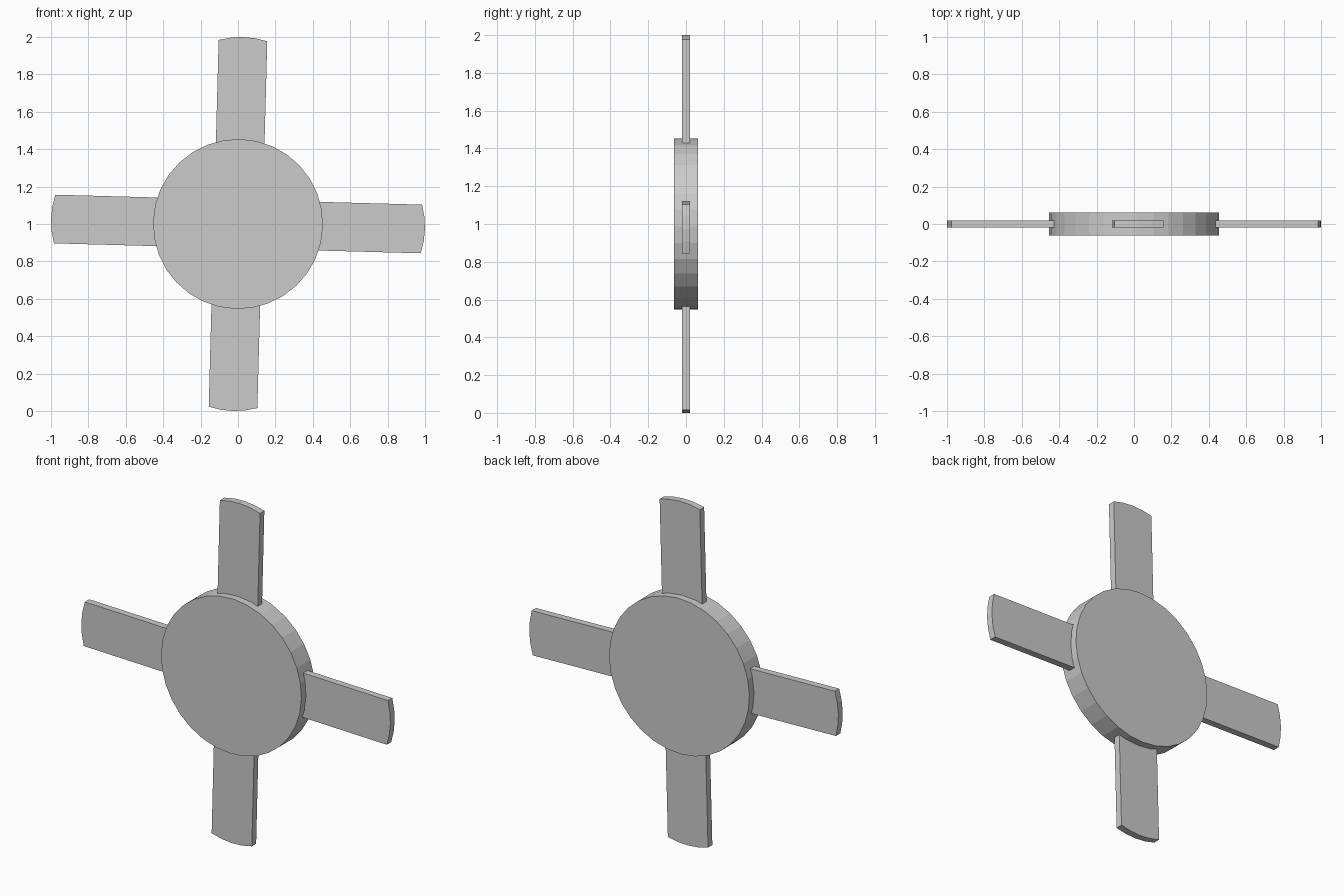
import bpy, bmesh
from math import radians, sin, cos, asin, pi
from mathutils import Matrix, Vector

if "Cube" in bpy.data.objects:
    bpy.data.objects.remove(bpy.data.objects["Cube"])

TILT = radians(1.55)
HUB_R, HUB_T = 0.454, 0.125
BLADE_W, BLADE_T = 0.26, 0.04
CENTRE = Vector((0, 0, 1))


def extrude_outline(name, points, thickness, angle=0.0):
    """Solid plate from an x/z outline, turned about the hub axis."""
    bm = bmesh.new()
    face = bm.faces.new([bm.verts.new((x, -thickness / 2, z)) for x, z in points])
    out = bmesh.ops.extrude_face_region(bm, geom=[face])
    verts = [v for v in out["geom"] if isinstance(v, bmesh.types.BMVert)]
    bmesh.ops.translate(bm, verts=verts, vec=(0, thickness, 0))
    bmesh.ops.recalc_face_normals(bm, faces=bm.faces)
    bm.transform(Matrix.Translation(CENTRE) @ Matrix.Rotation(angle, 4, "Y"))
    mesh = bpy.data.meshes.new(name)
    bm.to_mesh(mesh)
    bm.free()
    obj = bpy.data.objects.new(name, mesh)
    bpy.context.collection.objects.link(obj)
    return obj


# Round hub
hub = [(HUB_R * sin(2 * pi * i / 32), HUB_R * cos(2 * pi * i / 32)) for i in range(32)]
extrude_outline("hub", hub, HUB_T, TILT)

# Blade outline: straight sides, gently curved tip, root buried in the hub
tip_r = 0.45
half = asin(BLADE_W / 2 / tip_r)
tip = [(tip_r * sin(a), 1 - tip_r + tip_r * cos(a))
       for a in (half * (i / 2 - 1) for i in range(5))]
blade = [(BLADE_W / 2, 0.40), (-BLADE_W / 2, 0.40)] + tip

# Four blades around the hub
for i in range(4):
    extrude_outline(f"blade_{i + 1}", blade, BLADE_T, TILT + i * pi / 2)
